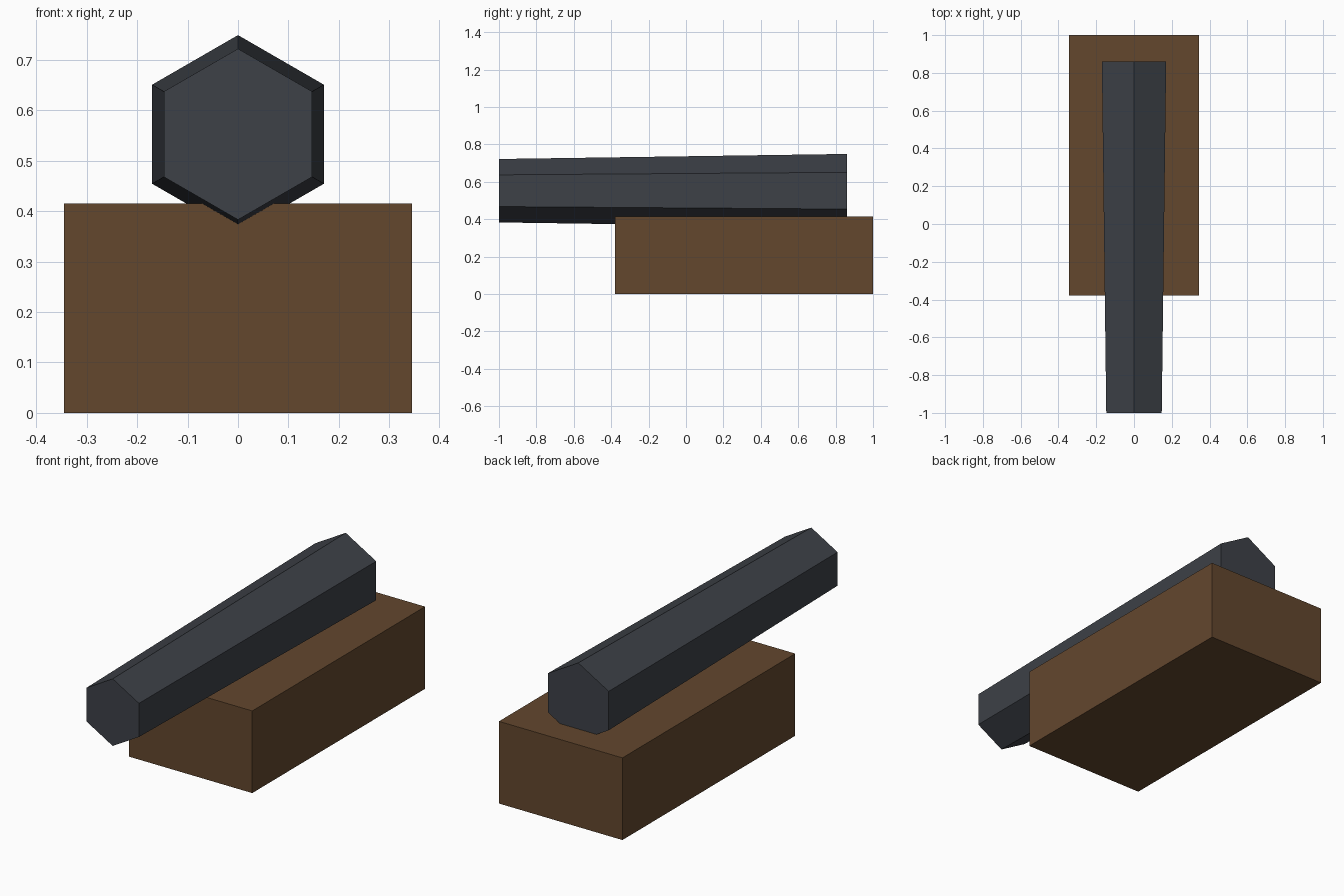
import bpy, math

if "Cube" in bpy.data.objects:
    bpy.data.objects.remove(bpy.data.objects["Cube"])


def material(name, rgb):
    mat = bpy.data.materials.new(name)
    mat.diffuse_color = (*rgb, 1)
    mat.use_nodes = True
    mat.node_tree.nodes["Principled BSDF"].inputs["Base Color"].default_value = mat.diffuse_color
    return mat


wood = material("brown wood", (0.125, 0.063, 0.027))
iron = material("dark iron", (0.047, 0.053, 0.064))

# Wooden block base, set towards the back
bpy.ops.mesh.primitive_cube_add(size=1, location=(0, 0.3105, 0.2075))
base = bpy.context.object
base.name = "wooden_base"
base.scale = (0.69, 1.379, 0.415)
base.data.materials.append(wood)

# Six-sided barrel, narrowing to the front and sunk slightly into the base
bpy.ops.mesh.primitive_cone_add(
    vertices=6, radius1=0.1965, radius2=0.1695, depth=1.86,
    location=(0, -0.07, 0.5525), rotation=(math.radians(90), 0, 0))
barrel = bpy.context.object
barrel.name = "barrel"
barrel.data.materials.append(iron)
